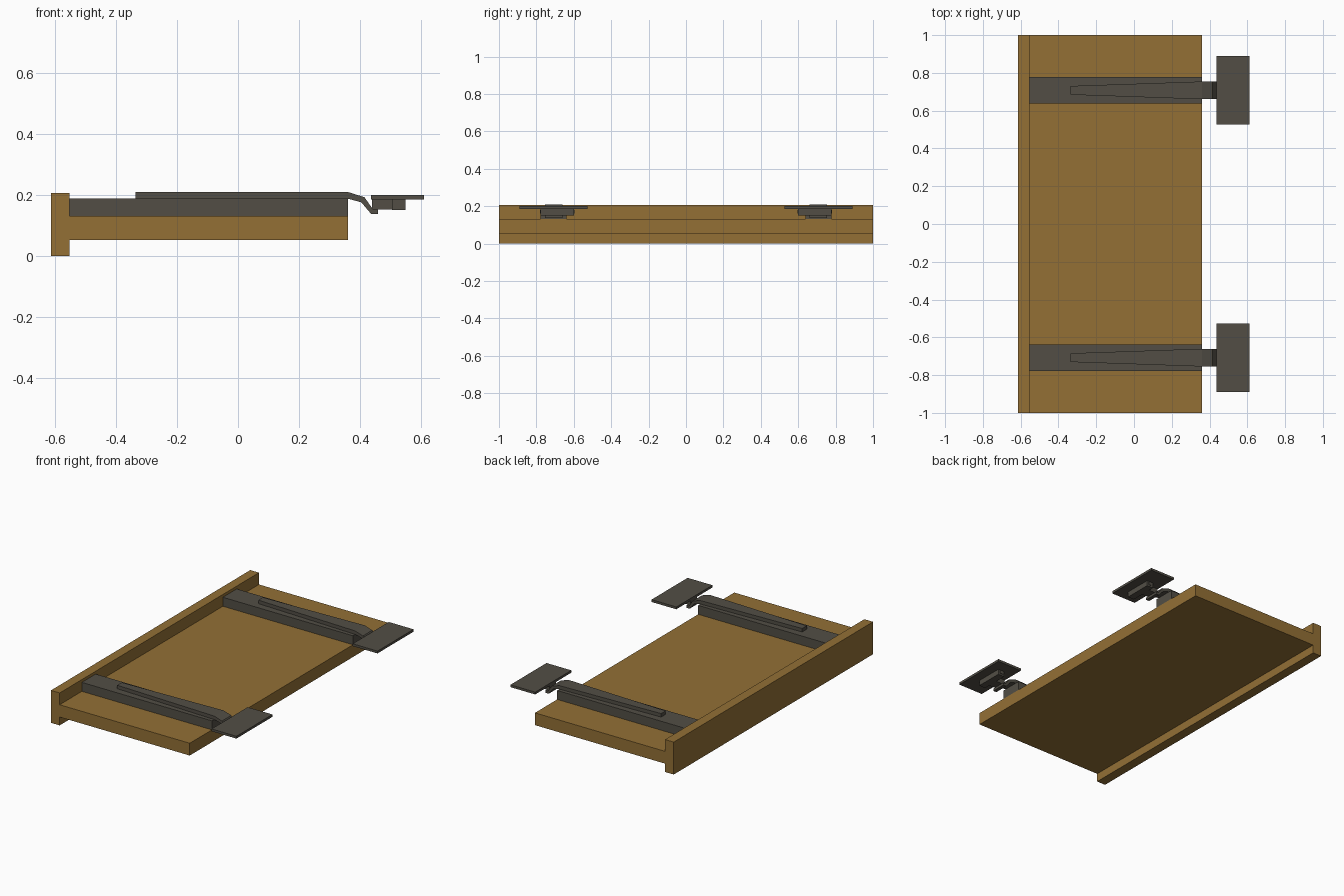
import bpy, bmesh

if "Cube" in bpy.data.objects:
    bpy.data.objects.remove(bpy.data.objects["Cube"])


def material(name, colour):
    mat = bpy.data.materials.new(name)
    mat.use_nodes = True
    mat.diffuse_color = colour
    mat.node_tree.nodes["Principled BSDF"].inputs["Base Color"].default_value = colour
    return mat


wood = material("warm wood", (0.292, 0.162, 0.036, 1))
metal = material("dark metal", (0.084, 0.076, 0.060, 1))


def prism(name, profile, y0, y1, mat, mirrored=False, half_width=None):
    """Extrude an x-z profile along y; half_width(x) optionally tapers it."""
    bm = bmesh.new()
    mid = (y0 + y1) / 2
    rings = []
    for side, y in ((-1, y0), (1, y1)):
        rings.append([bm.verts.new((x, mid + side * half_width(x) if half_width else y, z))
                      for x, z in profile])
    near, far = rings
    bm.faces.new(near)
    bm.faces.new(far[::-1])
    for i in range(len(profile)):
        j = (i + 1) % len(profile)
        bm.faces.new((near[i], far[i], far[j], near[j]))
    bmesh.ops.recalc_face_normals(bm, faces=bm.faces)
    mesh = bpy.data.meshes.new(name)
    bm.to_mesh(mesh)
    bm.free()
    obj = bpy.data.objects.new(name, mesh)
    bpy.context.collection.objects.link(obj)
    mesh.materials.append(mat)
    if mirrored:
        mod = obj.modifiers.new("both sides", "MIRROR")
        mod.use_axis = (False, True, False)
    return obj


def box(name, x0, x1, y0, y1, z0, z1, mat, mirrored=False):
    return prism(name, [(x0, z0), (x1, z0), (x1, z1), (x0, z1)], y0, y1, mat, mirrored)


# Wooden board with its upright lip
board = [(-0.614, 0), (-0.553, 0), (-0.553, 0.053), (0.361, 0.053),
         (0.361, 0.131), (-0.553, 0.131), (-0.553, 0.206), (-0.614, 0.206)]
prism("board_with_lip", board, -1, 1, wood)

# Mounting rails
box("rail", -0.553, 0.361, 0.638, 0.777, 0.131, 0.188, metal, True)

# Tapered arms, bent down to a small foot
arm = [(-0.337, 0.188), (0.361, 0.188), (0.405, 0.176), (0.437, 0.138), (0.46, 0.138),
       (0.46, 0.153), (0.443, 0.153), (0.415, 0.193), (0.361, 0.210), (-0.337, 0.210)]
prism("arm", arm, 0.66, 0.755, metal, True,
      lambda x: 0.023 + 0.024 * min(1, (x + 0.337) / 0.698))

# End plates with the bracket beneath
box("end_plate", 0.437, 0.611, 0.527, 0.889, 0.185, 0.200, metal, True)
box("bracket_stem", 0.44, 0.505, 0.675, 0.74, 0.153, 0.185, metal, True)
box("bracket_crossbar", 0.505, 0.55, 0.60, 0.777, 0.151, 0.185, metal, True)
box("bracket_pin", 0.517, 0.538, 0.597, 0.78, 0.162, 0.181, metal, True)
